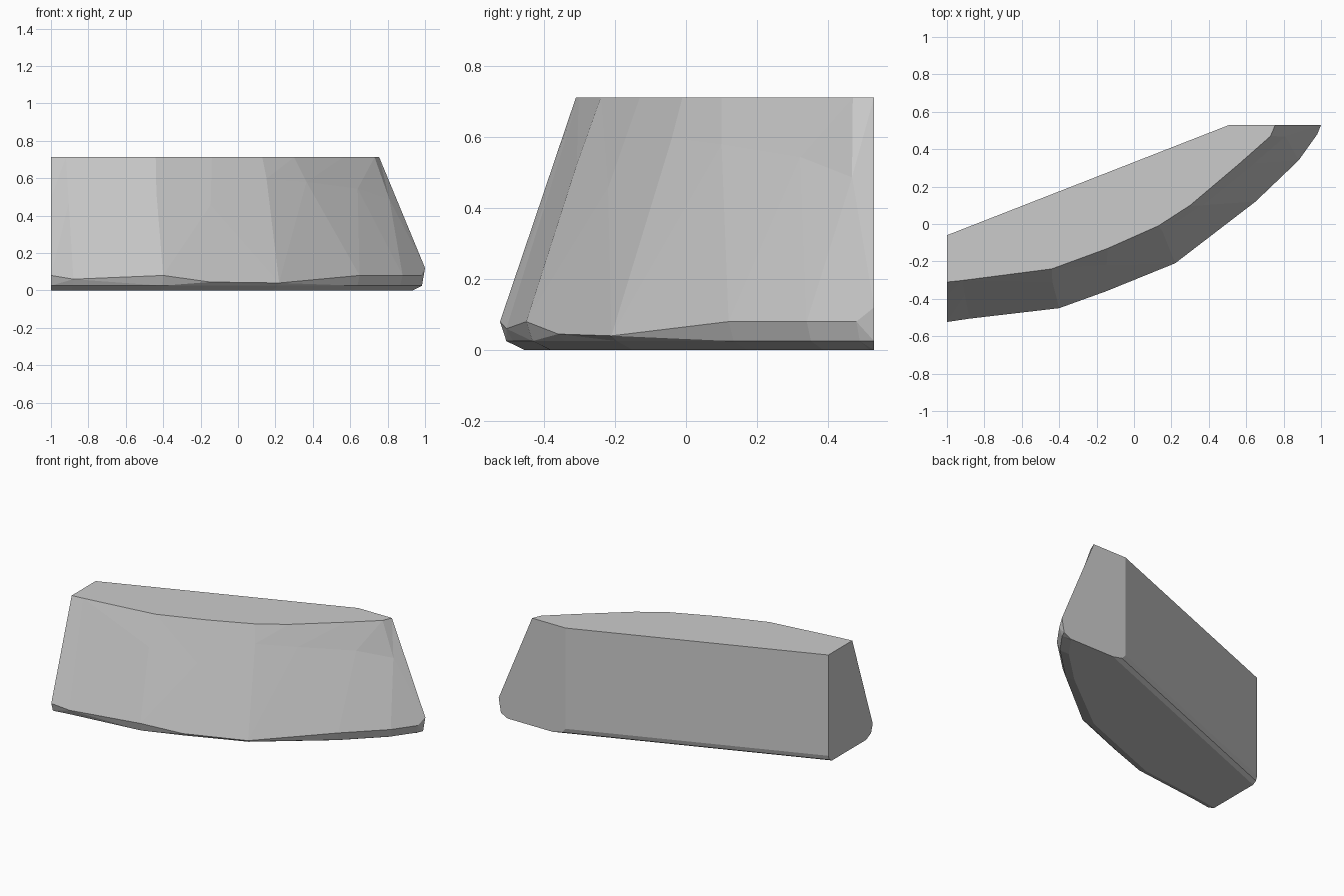
import bpy, bmesh, math, random
from mathutils import Vector

if "Cube" in bpy.data.objects:
    bpy.data.objects.remove(bpy.data.objects["Cube"])

random.seed(4)

# Curved front edge at the flat top and at the widest level (x, y), left to right
TOP = [(-1, -.31), (-.92, -.302), (-.44, -.24), (-.14, -.13), (.13, -.01),
       (.30, .10), (.56, .32), (.73, .47), (.755, .53)]
WIDE = [(-1, -.524), (-.88, -.506), (-.40, -.45), (-.15, -.36), (.22, -.21),
        (.44, -.03), (.65, .12), (.88, .34), (.98, .48), (1, .53)]
WIDE.pop(5)
WIDE_Z = [.08, .06, .08, .045, .04, .08, .08, .08, .12]
HEIGHT = .712


def inset(points, d):
    """Move the front edge inward, keeping its ends on the two cut planes."""
    out = []
    for i, p in enumerate(points):
        a = Vector(points[max(i - 1, 0)])
        b = Vector(points[min(i + 1, len(points) - 1)])
        t = (b - a).normalized()
        q = Vector(p) + Vector((-t.y, t.x)) * d
        if i == 0:
            q.x = -1
        if i == len(points) - 1:
            q.y = .53
        out.append((q.x, q.y))
    return out


def ring(bm, points, zs, back_inset=0, back_z=None):
    """Closed outline: curved front, then the two corners of the straight back."""
    back_z = zs[-1] if back_z is None else back_z
    pts = [(x, y, z) for (x, y), z in zip(points, zs)]
    pts += [(.51 + back_inset / .364, .53, back_z), (-1, -.06 - back_inset / .93, back_z)]
    return [bm.verts.new(p) for p in pts]


# Middle outline, slightly uneven like chipped stone
MID, MID_Z = [], []
for i, (w, t) in enumerate(zip(WIDE, TOP)):
    f = random.uniform(.6, .85)
    j = random.uniform(-.012, .012) if 1 < i < len(TOP) - 1 else 0
    MID.append((w[0] + (t[0] - w[0]) * f + j, w[1] + (t[1] - w[1]) * f + j * .6))
    MID_Z.append(WIDE_Z[i] + (HEIGHT - WIDE_Z[i]) * f)

bm = bmesh.new()
n = len(TOP)
rings = [
    ring(bm, inset(WIDE, .07), [0] * n, .035),
    ring(bm, inset(WIDE, .018), [.025] * n, .01, .015),
    ring(bm, WIDE, WIDE_Z, 0, .045),
    ring(bm, MID, MID_Z, 0, .45),
    ring(bm, TOP, [HEIGHT] * n),
]
for lo, hi in zip(rings, rings[1:]):
    for i in range(n + 2):
        k = (i + 1) % (n + 2)
        bm.faces.new((lo[i], lo[k], hi[k], hi[i]))
bm.faces.new(rings[0][::-1])
bm.faces.new(rings[-1])

# Split warped faces into flat facets
bmesh.ops.triangulate(bm, faces=bm.faces[:], quad_method='SHORT_EDGE')
bmesh.ops.recalc_face_normals(bm, faces=bm.faces[:])
bmesh.ops.dissolve_limit(bm, angle_limit=math.radians(1), verts=bm.verts[:], edges=bm.edges[:])

mesh = bpy.data.meshes.new("stone_block")
bm.to_mesh(mesh)
bm.free()
block = bpy.data.objects.new("stone_block", mesh)
bpy.context.collection.objects.link(block)
